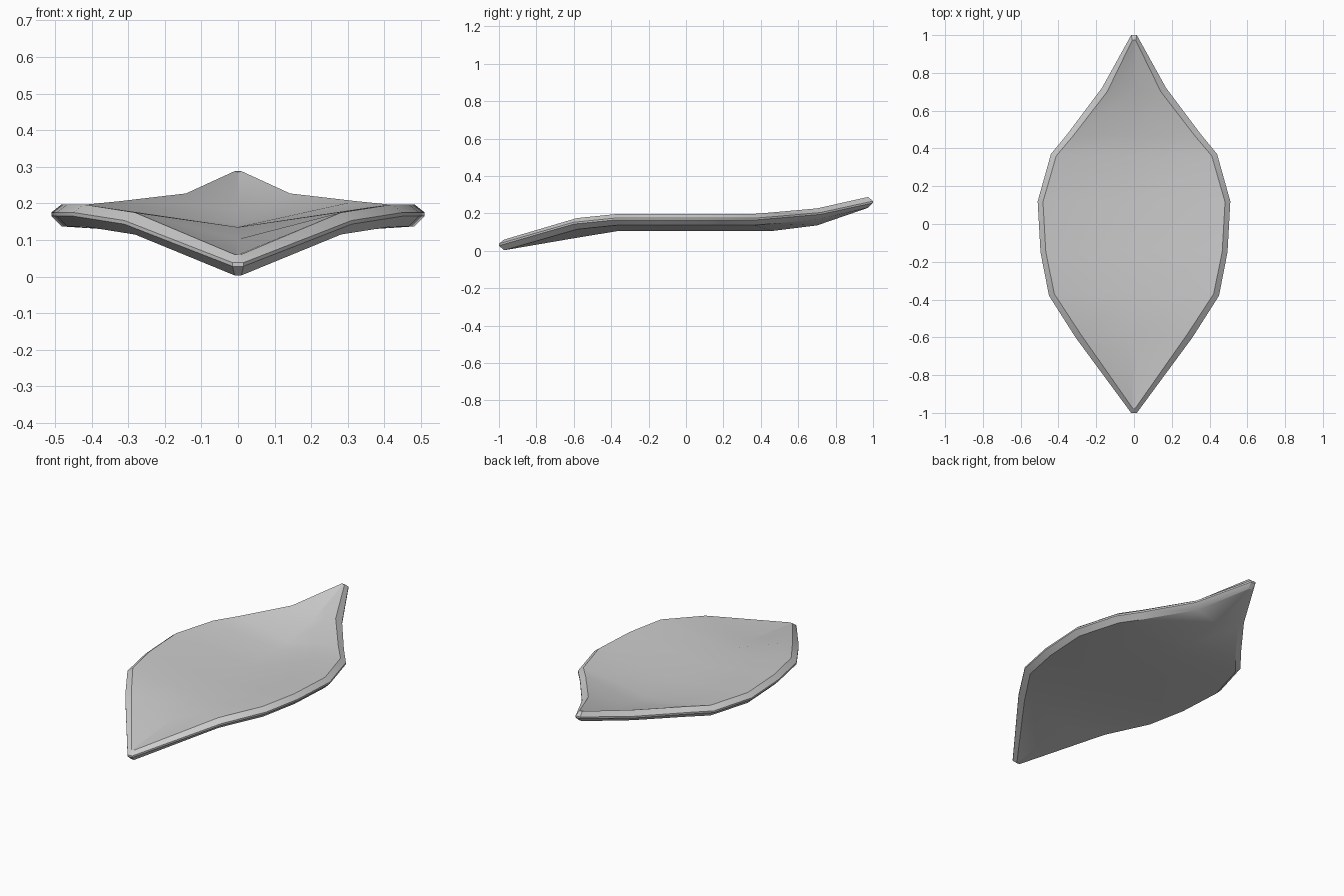
import bpy, bmesh

if "Cube" in bpy.data.objects:
    bpy.data.objects.remove(bpy.data.objects["Cube"])

# Stations: y, outer half width, rim top z, centre top z, centre bottom z
stations = [
    (-1.00, .015, .060, .060, .003),
    (-0.60, .310, .175, .102, .070),
    (-0.38, .450, .197, .135, .105),
    (-0.15, .495, .197, .135, .105),
    (0.12, .510, .197, .135, .105),
    (0.37, .440, .197, .135, .105),
    (0.48, .350, .206, .142, .107),
    (0.72, .170, .227, .185, .136),
    (1.00, .015, .288, .285, .230),
]


def section(y, w, rim, top, bottom):
    """Closed cross-section: dished top, chamfered rim, shallow keel."""
    yi = y * .973
    wi = max(w - .028, .009)
    low = max(rim - .06, bottom)
    half = [(wi, yi, rim), (w, y, rim - .022), (w, y, rim - .032), (wi, yi, low)]
    left = [(-x, yy, z) for x, yy, z in reversed(half)]
    return [(0, yi, top)] + half + [(0, yi, bottom)] + left


# Leaf-shaped dish: skin the sections and close both tips
bm = bmesh.new()
rings = [[bm.verts.new(p) for p in section(*s)] for s in stations]
n = len(rings[0])
for a, b in zip(rings, rings[1:]):
    for i in range(n):
        j = (i + 1) % n
        bm.faces.new((a[i], a[j], b[j], b[i]))
for r in (rings[0], rings[-1]):
    for i in range(n // 2):
        # strips joining the right half to its mirror image
        quad = [r[i], r[i + 1], r[(n - i - 1) % n], r[(n - i) % n]]
        bm.faces.new(list(dict.fromkeys(quad)))
bmesh.ops.recalc_face_normals(bm, faces=bm.faces)

mesh = bpy.data.meshes.new("leaf_dish")
bm.to_mesh(mesh)
bm.free()
dish = bpy.data.objects.new("leaf_dish", mesh)
bpy.context.collection.objects.link(dish)

# Smooth dish, crisp rim
bpy.context.view_layer.objects.active = dish
dish.select_set(True)
bpy.ops.object.shade_smooth_by_angle(angle=0.5)
